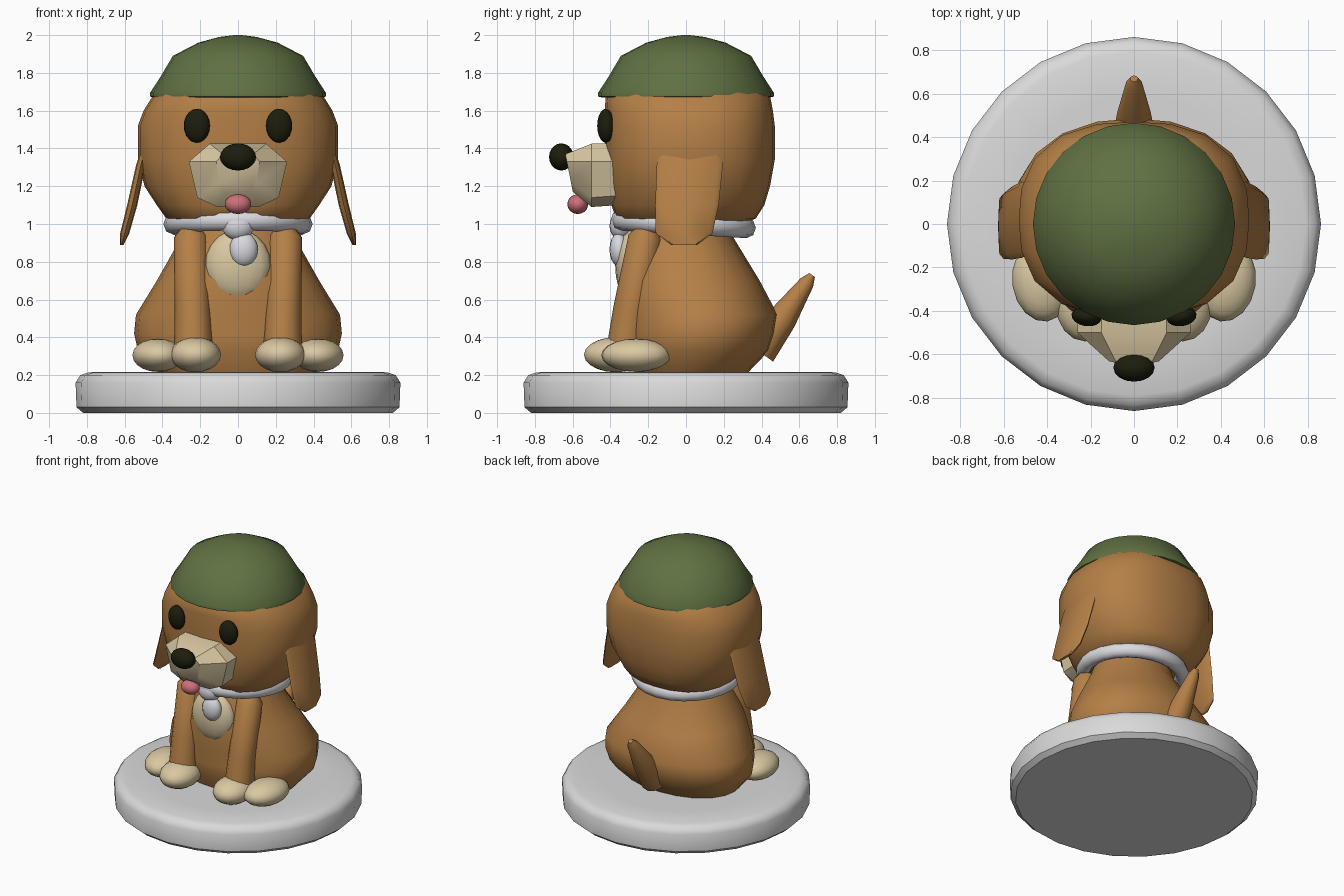
import bpy, bmesh, math
from mathutils import Vector

if "Cube" in bpy.data.objects:
    bpy.data.objects.remove(bpy.data.objects["Cube"])


def material(name, r, g, b):
    m = bpy.data.materials.new(name)
    m.diffuse_color = (r, g, b, 1)
    m.use_nodes = True
    m.node_tree.nodes["Principled BSDF"].inputs["Base Color"].default_value = m.diffuse_color
    return m


BROWN = material("brown fur", 0.46, 0.215, 0.062)
CREAM = material("cream fur", 0.70, 0.58, 0.36)
BLACK = material("black", 0.012, 0.012, 0.004)
GREEN = material("green cloth", 0.115, 0.165, 0.055)
GREY = material("base white", 0.70, 0.70, 0.70)
SILVER = material("collar white", 0.70, 0.70, 0.74)
PINK = material("pink", 0.62, 0.16, 0.19)


def finish(bm, name, mat, angle=40):
    bmesh.ops.recalc_face_normals(bm, faces=bm.faces)
    me = bpy.data.meshes.new(name)
    bm.to_mesh(me)
    bm.free()
    me.materials.append(mat)
    ob = bpy.data.objects.new(name, me)
    bpy.context.collection.objects.link(ob)
    bpy.ops.object.select_all(action='DESELECT')
    ob.select_set(True)
    bpy.context.view_layer.objects.active = ob
    bpy.ops.object.shade_smooth_by_angle(angle=math.radians(angle))
    return ob


def loft(name, rings, mat, angle=40):
    """Skin a list of equal-length point rings and cap both ends."""
    bm = bmesh.new()
    vs = [[bm.verts.new(p) for p in r] for r in rings]
    n = len(vs[0])
    for a, b in zip(vs, vs[1:]):
        for i in range(n):
            j = (i + 1) % n
            bm.faces.new((a[i], a[j], b[j], b[i]))
    bm.faces.new(vs[0])
    bm.faces.new(vs[-1])
    return finish(bm, name, mat, angle)


def ring(z, rx, ry, cy=0.0, n=20, power=2.0):
    """Horizontal superellipse ring."""
    pts = []
    for i in range(n):
        a = 2 * math.pi * i / n
        c, s = math.cos(a), math.sin(a)
        k = (abs(c) ** power + abs(s) ** power) ** (-1 / power)
        pts.append((rx * k * c, cy + ry * k * s, z))
    return pts


def ball(name, loc, size, mat, turn=0.0):
    bm = bmesh.new()
    bmesh.ops.create_uvsphere(bm, u_segments=16, v_segments=10, radius=1)
    bmesh.ops.scale(bm, vec=size, verts=bm.verts)
    ob = finish(bm, name, mat, 60)
    ob.location = loc
    ob.rotation_euler.z = turn
    return ob


def tube(name, path, mat, n=12):
    """Round limb through (x, y, z, radius) stations."""
    pts = [Vector(p[:3]) for p in path]
    d = (pts[-1] - pts[0]).normalized()
    u = Vector((1, 0, 0))
    u = (u - d * u.dot(d)).normalized()
    v = d.cross(u)
    rings = []
    for p, q in zip(pts, path):
        rings.append([p + q[3] * (u * math.cos(2 * math.pi * i / n) + v * math.sin(2 * math.pi * i / n))
                      for i in range(n)])
    return loft(name, rings, mat, 50)


# Round base
loft("base", [ring(z, r, r, n=24) for z, r in
              [(0, 0.82), (0.03, 0.855), (0.16, 0.86), (0.20, 0.835), (0.215, 0.79), (0.217, 0.6)]], GREY)

# Sitting body
loft("body", [ring(z, rx, ry, cy, 20, 2.2) for z, rx, ry, cy in
              [(0.215, 0.43, 0.30, 0.03), (0.33, 0.53, 0.38, 0.06), (0.42, 0.55, 0.40, 0.07),
               (0.52, 0.54, 0.405, 0.08), (0.70, 0.43, 0.37, 0.02), (0.93, 0.30, 0.275, -0.025),
               (1.05, 0.26, 0.24, -0.02)]], BROWN)
ball("chest_patch", (0, -0.29, 0.78), (0.175, 0.085, 0.19), CREAM)

# Head
loft("head", [ring(z, rx, ry, cy, 20, 2.5) for z, rx, ry, cy in
              [(0.99, 0.28, 0.28, 0), (1.03, 0.38, 0.37, 0), (1.10, 0.43, 0.405, 0.01),
               (1.20, 0.495, 0.43, 0.015), (1.34, 0.53, 0.45, 0.02), (1.52, 0.53, 0.45, 0.02),
               (1.60, 0.50, 0.445, 0.015), (1.68, 0.45, 0.435, 0.01), (1.80, 0.32, 0.32, 0)]], BROWN, 50)

# Cap with a thin rim
loft("hat", [ring(z, r, r, 0, 24) for z, r in
             [(1.70, 0.40), (1.67, 0.445), (1.675, 0.465), (1.695, 0.465), (1.78, 0.41), (1.89, 0.345),
              (1.96, 0.21), (1.99, 0.10), (2.0, 0.02)]], GREEN, 50)

# Collar and hanging tag
bm = bmesh.new()
collar_rings = []
for i in range(24):
    a = 2 * math.pi * i / 24
    collar_rings.append([bm.verts.new(((0.345 + 0.05 * math.cos(t)) * math.cos(a),
                                       (0.335 + 0.05 * math.cos(t)) * math.sin(a) - 0.015,
                                       1.0 + 0.055 * math.sin(t) - 0.02 * math.sin(a)))
                         for t in [math.pi * k / 4 for k in range(8)]])
for i in range(24):
    a, b = collar_rings[i], collar_rings[(i + 1) % 24]
    for k in range(8):
        m = (k + 1) % 8
        bm.faces.new((a[k], a[m], b[m], b[k]))
finish(bm, "collar", SILVER, 60)
ball("tag_top", (0, -0.345, 0.99), (0.085, 0.06, 0.075), SILVER)
ball("tag_bottom", (0.03, -0.355, 0.865), (0.075, 0.05, 0.09), SILVER)

# Muzzle: (y, half width, bottom z, shoulder z, top z, top half width)
muzzle = []
for y0, w, zb, zs, zt, tw, bw in [(-0.36, 0.26, 1.10, 1.33, 1.425, 0.15, 0.11),
                                  (-0.50, 0.26, 1.09, 1.33, 1.425, 0.15, 0.11),
                                  (-0.635, 0.115, 1.17, 1.33, 1.37, 0.08, 0.07)]:
    half = [(tw, zt), (w, zs), (w * 0.83, zb + 0.05), (bw, zb)]
    loop = half + [(-x, z) for x, z in reversed(half)]
    # lower lip sits further back on the front ring
    muzzle.append([(x, y0 + (0.2 * (1.35 - z) if y0 < -0.6 else 0), z) for x, z in loop])
loft("muzzle", muzzle, CREAM, 35)
ball("nose", (0, -0.66, 1.355), (0.095, 0.065, 0.072), BLACK)
ball("tongue", (0, -0.573, 1.105), (0.07, 0.055, 0.052), PINK)

# Tail
tube("tail", [(0, 0.38, 0.33, 0.10), (0, 0.51, 0.50, 0.078), (0, 0.64, 0.69, 0.04),
              (0, 0.668, 0.73, 0.018)], BROWN)

# Paired parts
for side, s in (("left", 1), ("right", -1)):
    tube(side + "_front_leg", [(s * 0.25, -0.205, 0.97, 0.06), (s * 0.25, -0.215, 0.93, 0.09),
                               (s * 0.24, -0.29, 0.55, 0.095), (s * 0.235, -0.325, 0.28, 0.105)], BROWN)
    ball(side + "_front_paw", (s * 0.225, -0.37, 0.308), (0.135, 0.17, 0.093), CREAM)
    ball(side + "_hind_paw", (s * 0.425, -0.265, 0.305), (0.135, 0.185, 0.088), CREAM, -s * 0.15)
    ball(side + "_eye", (s * 0.218, -0.425, 1.52), (0.07, 0.045, 0.09), BLACK, s * 0.15)
    # Hanging ear: (x, z, centre y, half width, half thickness)
    ear = []
    for x, z, cy, hw, th in [(0.485, 1.42, 0.02, 0.16, 0.02), (0.515, 1.31, 0.02, 0.175, 0.025),
                             (0.56, 1.10, 0.005, 0.168, 0.027), (0.60, 0.95, -0.01, 0.15, 0.024),
                             (0.615, 0.89, -0.01, 0.07, 0.01)]:
        ear.append([(s * (x + th * dx), cy + hw * dy, z) for dx, dy in
                    [(0, -1), (0.8, -0.85), (1, 0), (0.8, 0.85), (0, 1), (-0.8, 0.85), (-1, 0), (-0.8, -0.85)]])
    loft(side + "_ear", ear, BROWN, 45)
